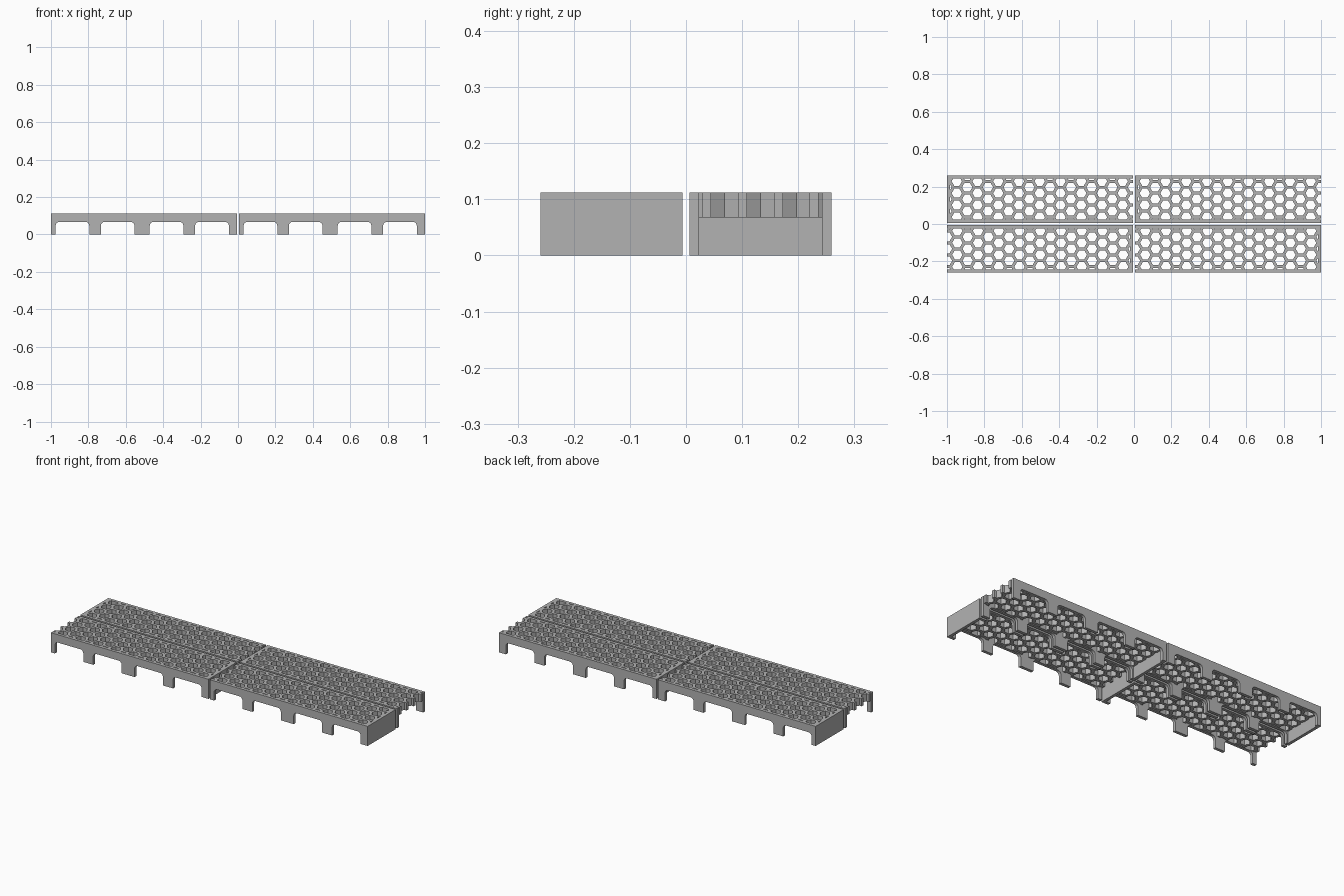
import bpy, bmesh, math
from mathutils import Vector

cube = bpy.data.objects.get("Cube")
if cube:
    bpy.data.objects.remove(cube, do_unlink=True)

LENGTH, WIDTH, HEIGHT = 0.995, 0.253, 0.112
GAP = 0.005            # half the gap between neighbouring panels
WALL = 0.017
DECK = 0.068           # underside of the perforated deck
PITCH = 0.064          # hexagon spacing
COLUMN = PITCH * math.sqrt(3) / 2
HEX_R = 0.024 / math.cos(math.pi / 6)
SLOT_STARTS = (0.025, 0.267, 0.528, 0.771)
SLOT_WIDTH, SLOT_R = 0.18, 0.02

grey = bpy.data.materials.new("grey_plastic")
grey.use_nodes = True
colour = (0.45, 0.45, 0.45, 1)
grey.diffuse_color = colour
grey.node_tree.nodes["Principled BSDF"].inputs["Base Color"].default_value = colour


def prism(bm, outline, direction):
    """Closed prism from an outline and an extrusion vector."""
    face = bm.faces.new([bm.verts.new(p) for p in outline])
    out = bmesh.ops.extrude_face_region(bm, geom=[face])["geom"]
    verts = [g for g in out if isinstance(g, bmesh.types.BMVert)]
    bmesh.ops.translate(bm, verts=verts, vec=direction)


def box(bm, x0, x1, y0, y1, z0, z1):
    prism(bm, [(x0, y0, z0), (x1, y0, z0), (x1, y1, z0), (x0, y1, z0)], (0, 0, z1 - z0))


def finish(bm, name):
    bmesh.ops.recalc_face_normals(bm, faces=bm.faces)
    mesh = bpy.data.meshes.new(name)
    bm.to_mesh(mesh)
    bm.free()
    obj = bpy.data.objects.new(name, mesh)
    bpy.context.scene.collection.objects.link(obj)
    return obj


def clip(points, axis, limit, sign):
    """Keep the part of a convex outline on one side of an axis line."""
    kept = []
    for a, b in zip(points, points[1:] + points[:1]):
        da, db = sign * (a[axis] - limit), sign * (b[axis] - limit)
        if da >= 0:
            kept.append(a)
        if da * db < 0:
            kept.append(a.lerp(b, da / (da - db)))
    return kept


def cavity_cutter(closed):
    # hollow underside, open at the end opposite the closed wall
    bm = bmesh.new()
    ends = sorted((closed * (LENGTH / 2 - WALL), -closed * (LENGTH / 2 + 0.1)))
    side = WIDTH / 2 - WALL
    box(bm, ends[0], ends[1], -side, side, -0.1, DECK)
    return finish(bm, "cavity_cutter")


def slot_cutter():
    # round-cornered openings between the feet
    bm = bmesh.new()
    top = DECK - 0.001
    for start in SLOT_STARTS:
        x0 = start - LENGTH / 2
        x1 = x0 + SLOT_WIDTH
        outline = [(x0, -0.5, -0.1), (x1, -0.5, -0.1)]
        for cx, first in ((x1 - SLOT_R, 0), (x0 + SLOT_R, 90)):
            for i in range(6):
                a = math.radians(first + 18 * i)
                outline.append((cx + SLOT_R * math.cos(a), -0.5,
                                top - SLOT_R + SLOT_R * math.sin(a)))
        prism(bm, outline, (0, 1, 0))
    return finish(bm, "slot_cutter")


def hex_cutter(closed):
    # staggered hexagons, trimmed by the surrounding walls
    bm = bmesh.new()
    side = WIDTH / 2 - WALL
    for k in range(19):
        x = -closed * (LENGTH / 2 - k * COLUMN)
        rows = [j - 2 for j in range(5)] if k % 2 == 0 else [j - 1.5 for j in range(4)]
        for row in rows:
            pts = [Vector((x + HEX_R * math.cos(i * math.pi / 3),
                           row * PITCH + HEX_R * math.sin(i * math.pi / 3), 0.03))
                   for i in range(6)]
            pts = clip(pts, 1, -side, 1)
            pts = clip(pts, 1, side, -1)
            pts = clip(pts, 0, closed * (LENGTH / 2 - WALL), -closed)
            if len(pts) > 2:
                prism(bm, pts, (0, 0, 0.2))
    return finish(bm, "hex_cutter")


def make_panel(name, closed):
    bm = bmesh.new()
    box(bm, -LENGTH / 2, LENGTH / 2, -WIDTH / 2, WIDTH / 2, 0, HEIGHT)
    panel = finish(bm, name)
    cutters = [cavity_cutter(closed), slot_cutter(), hex_cutter(closed)]
    for cutter in cutters:
        cutter.hide_render = True
        mod = panel.modifiers.new("cut", "BOOLEAN")
        mod.operation, mod.solver, mod.object = "DIFFERENCE", "EXACT", cutter
    bpy.context.view_layer.update()
    graph = bpy.context.evaluated_depsgraph_get()
    mesh = bpy.data.meshes.new_from_object(panel.evaluated_get(graph))
    panel.modifiers.clear()
    panel.data = mesh
    mesh.materials.clear()
    mesh.materials.append(grey)
    for cutter in cutters:
        bpy.data.objects.remove(cutter, do_unlink=True)
    return panel


# two panels per row; the rows face opposite ways
for row, side, closed in (("front", -1, 1), ("back", 1, -1)):
    right = make_panel(row + "_right_panel", closed)
    left = bpy.data.objects.new(row + "_left_panel", right.data)
    bpy.context.scene.collection.objects.link(left)
    y = side * (WIDTH / 2 + GAP + 0.001)
    right.location = (-LENGTH / 2 - GAP, y, 0)
    left.location = (LENGTH / 2 + GAP, y, 0)
